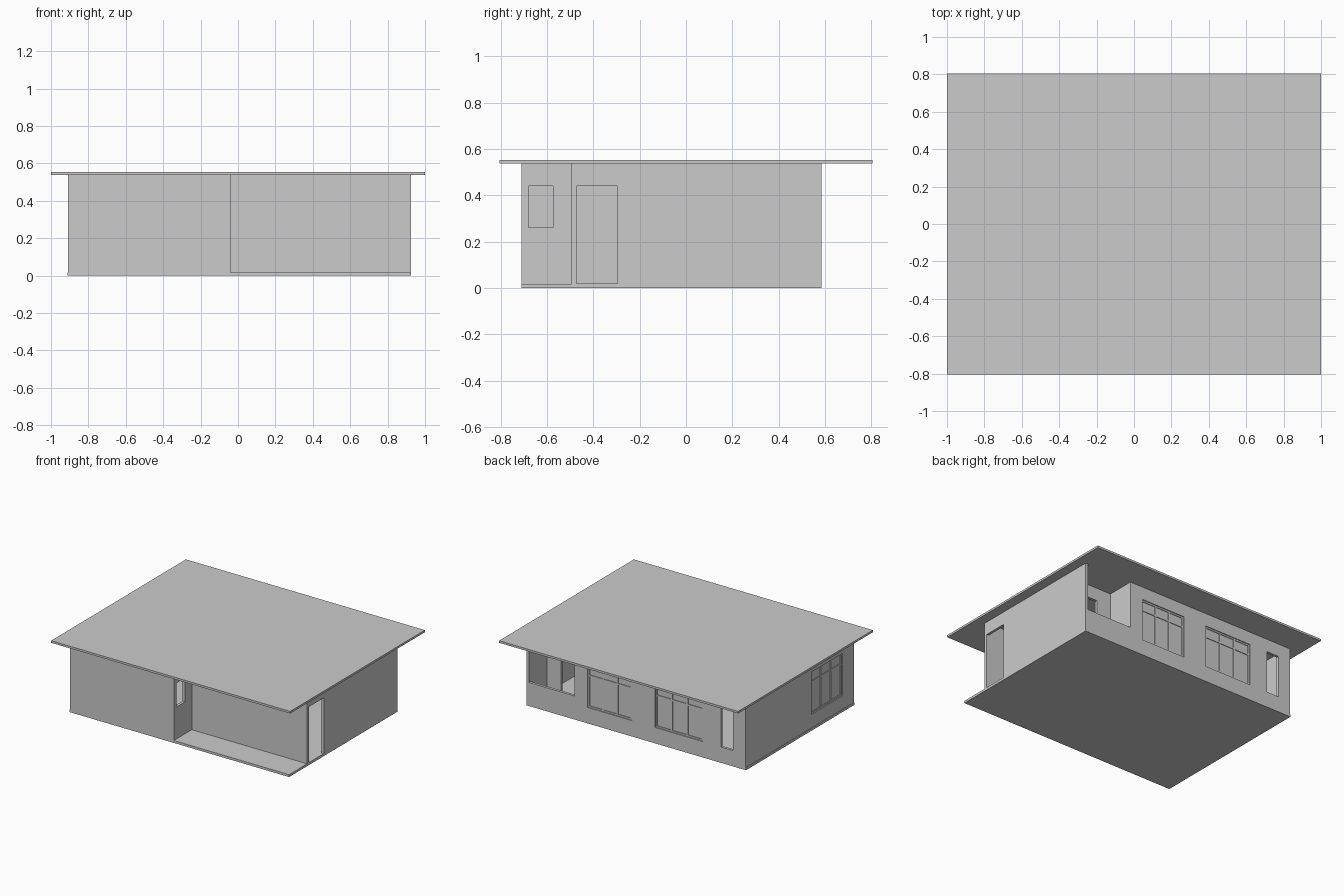
import bpy, bmesh
from mathutils import Vector, Matrix

if "Cube" in bpy.data.objects:
    bpy.data.objects.remove(bpy.data.objects["Cube"])

T = 0.02                      # wall thickness
FLOOR, TOP, ROOF = 0.018, 0.537, 0.553
X0, X1, Y0, Y1 = -0.908, 0.925, -0.71, 0.585
PX, PY = -0.04, -0.495        # front porch corner
LX, LY = 0.522, 0.37          # rear balcony corner


def add_box(bm, a, b):
    a, b = Vector(a), Vector(b)
    size = b - a
    m = Matrix.Translation((a + b) / 2) @ Matrix.Diagonal((*size, 1))
    bmesh.ops.create_cube(bm, size=1, matrix=m)


def finish(name, bm):
    bmesh.ops.recalc_face_normals(bm, faces=bm.faces)
    me = bpy.data.meshes.new(name)
    bm.to_mesh(me)
    bm.free()
    ob = bpy.data.objects.new(name, me)
    bpy.context.collection.objects.link(ob)
    return ob


def boxes(name, pairs):
    bm = bmesh.new()
    for a, b in pairs:
        add_box(bm, a, b)
    return finish(name, bm)


def ring_wall(name, pts, t, z0, z1):
    """Closed wall following a counter-clockwise right-angled outline."""
    bm = bmesh.new()
    n = len(pts)
    inner = []
    for i in range(n):
        p, c, q = (Vector(pts[k % n]) for k in (i - 1, i, i + 1))
        d1, d2 = (c - p).normalized(), (q - c).normalized()
        inner.append(c + t * Vector((-d1.y - d2.y, d1.x + d2.x)))
    rows = [[bm.verts.new((p[0], p[1], z)) for p in loop]
            for loop, z in ((pts, z0), (pts, z1), (inner, z1), (inner, z0))]
    for r in range(4):
        a, b = rows[r], rows[(r + 1) % 4]
        for i in range(n):
            j = (i + 1) % n
            bm.faces.new((a[i], a[j], b[j], b[i]))
    return finish(name, bm)


def window(name, axis, wall, u0, u1, z0, z1, cols=3, transom=0.36):
    """Framed window; axis is the wall's normal, wall the centre of its depth."""
    w, d = 0.012, 0.006
    bars = [(u0, u1, z0, z0 + w, d), (u0, u1, z1 - w, z1, d),
            (u0, u1, transom - w / 2, transom + w / 2, d)]
    for i in range(cols + 1):
        u = u0 + (u1 - u0 - w) * i / cols
        bars.append((u, u + w, z0, z1, d))
    bars.append((u0, u1, z0, z1, 0.001))     # glass
    pairs = []
    for a, b, c, e, h in bars:
        if axis == 'x':
            pairs.append(((wall - h, a, c), (wall + h, b, e)))
        else:
            pairs.append(((a, wall - h, c), (b, wall + h, e)))
    boxes(name, pairs)


# roof and floor slabs
boxes("roof_slab", [((-1, -0.805, TOP), (1, 0.805, ROOF))])
boxes("floor_slab", [((X0 - 0.004, Y0, 0), (X1, Y1, FLOOR))])

# outer walls around the rooms, stepping in at porch and balcony
walls = ring_wall("outer_walls", [
    (X0, Y0), (PX, Y0), (PX, PY), (X1, PY), (X1, LY), (LX, LY), (LX, Y1), (X0, Y1)],
    T, FLOOR, TOP)

# openings
back_wins = [(0.043, 0.415), (-0.55, -0.152)]
side_win = (-0.575, -0.206)
WZ0, WZ1 = 0.12, 0.44
cuts = [((a, Y1 - 0.05, WZ0), (b, Y1 + 0.05, WZ1)) for a, b in back_wins]
cuts += [
    ((-0.805, Y1 - 0.05, WZ0), (-0.702, Y1 + 0.05, WZ1)),              # narrow rear window
    ((X0 - 0.05, side_win[0], WZ0), (X0 + 0.05, side_win[1], WZ1)),    # left window
    ((PX - 0.05, -0.68, 0.26), (PX + 0.05, -0.575, WZ1)),              # porch window
    ((X1 - 0.05, -0.472, FLOOR + 0.001), (X1 + 0.05, -0.295, WZ1)),    # side door
    ((0.643, LY - 0.05, FLOOR + 0.001), (0.788, LY + 0.05, WZ1)),      # balcony door
]
cutter = boxes("opening_cutter", cuts)
cutter.hide_render = True
cutter.hide_viewport = True
cutter.display_type = 'WIRE'
mod = walls.modifiers.new("openings", 'BOOLEAN')
mod.operation = 'DIFFERENCE'
mod.solver = 'EXACT'
mod.object = cutter

# balcony side wall and parapet
boxes("balcony_side_wall", [((X1 - T, LY, FLOOR), (X1, Y1, TOP))])
boxes("balcony_parapet", [((LX, Y1 - T, FLOOR), (X1 - T, Y1, 0.178))])

# three-part windows with transoms
for i, (a, b) in enumerate(back_wins):
    window(f"rear_window_{i + 1}", 'y', Y1 - 0.013, a, b, WZ0, WZ1)
window("left_window", 'x', X0 + 0.013, *side_win, WZ0, WZ1)
